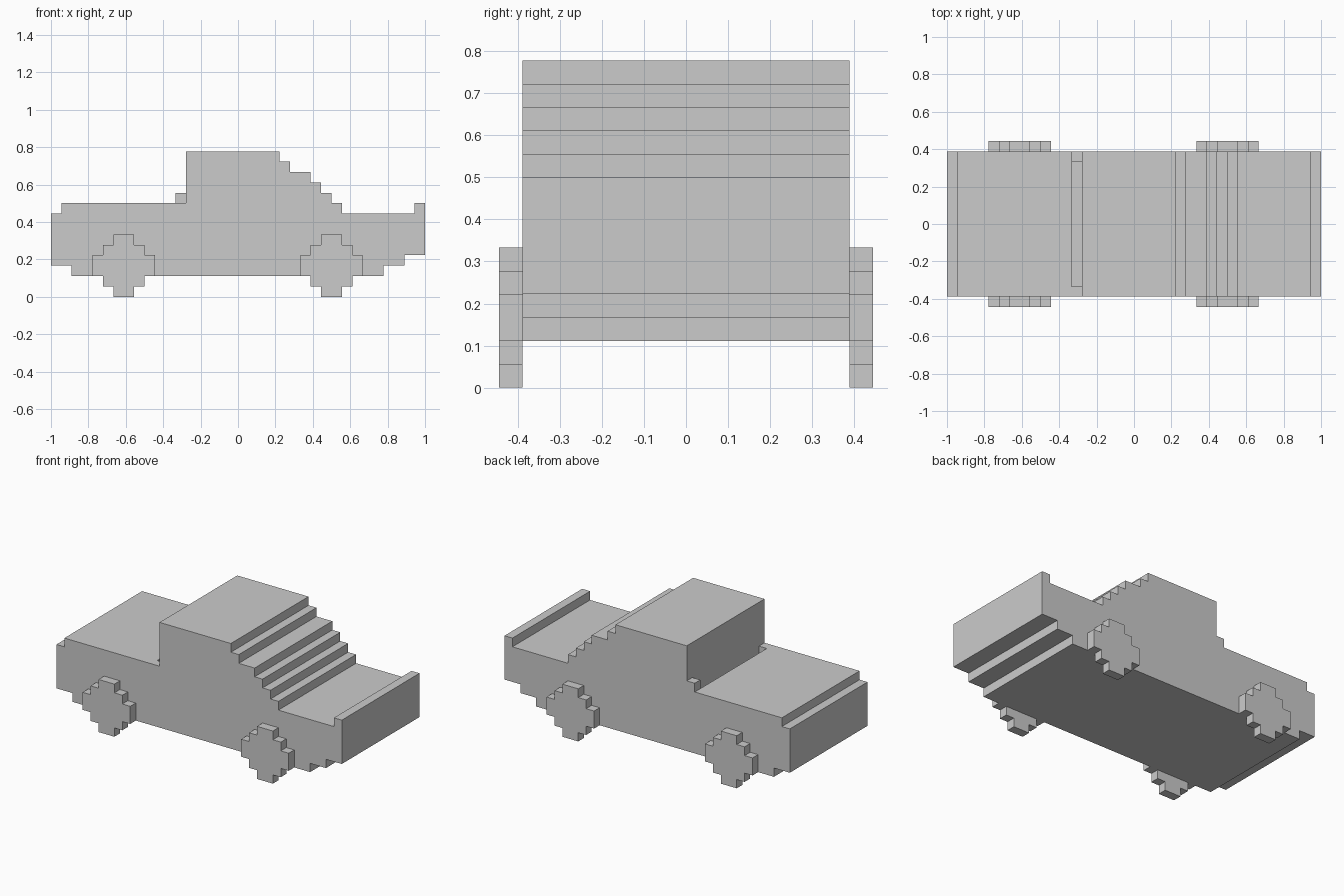
import bpy, bmesh

if "Cube" in bpy.data.objects:
    bpy.data.objects.remove(bpy.data.objects["Cube"])

U = 1 / 18  # one block of the stepped grid


def extrude(name, profile, y0, y1):
    """Closed XZ profile (in blocks) extruded along y."""
    bm = bmesh.new()
    face = bm.faces.new([bm.verts.new((x * U, y0 * U, z * U)) for x, z in profile])
    out = bmesh.ops.extrude_face_region(bm, geom=[face])
    verts = [g for g in out["geom"] if isinstance(g, bmesh.types.BMVert)]
    bmesh.ops.translate(bm, verts=verts, vec=(0, (y1 - y0) * U, 0))
    bmesh.ops.recalc_face_normals(bm, faces=bm.faces)
    mesh = bpy.data.meshes.new(name)
    bm.to_mesh(mesh)
    bm.free()
    obj = bpy.data.objects.new(name, mesh)
    bpy.context.collection.objects.link(obj)
    return obj


def box(x0, x1, z0, z1):
    return [(x0, z0), (x1, z0), (x1, z1), (x0, z1)]


# Car body: (start x, top height) for each step, then the stepped underside
steps = [(-18, 8), (-17, 9), (-5, 14), (4, 13), (5, 12), (7, 11),
         (8, 10), (9, 9), (10, 8), (17, 9)]
ends = [x for x, _ in steps[1:]] + [18]
profile = []
for (x, z), end in zip(steps, ends):
    profile += [(x, z), (end, z)]
profile += [(18, 4), (16, 4), (16, 3), (14, 3), (14, 2), (-16, 2), (-16, 3), (-18, 3)]
body = extrude("car_body", profile, -7, 7)

# Slot between cabin wall and deck
cutter = extrude("slot_cutter", box(-6, -5, 8, 9.5), -6, 6)
cutter.hide_render = True
cutter.hide_set(True)
cut = body.modifiers.new("slot", "BOOLEAN")
cut.operation = "DIFFERENCE"
cut.solver = "EXACT"
cut.object = cutter

# Small raised block at the cabin's rear corner (far side only)
extrude("cabin_corner_block", box(-6, -5, 9, 10), 6, 7)

# Wheels: stepped discs, half-width per row of blocks
rows = [1, 2, 3, 3, 2, 1]
right = [p for z, w in enumerate(rows) for p in ((w, z), (w, z + 1))]
outline = [p for i, p in enumerate(right) if i == 0 or p != right[i - 1]]
outline += [(-x, z) for x, z in reversed(outline)]
for end, cx in (("rear", -11), ("front", 9)):
    for side, y in (("right", -8), ("left", 7)):
        extrude(f"{end}_{side}_wheel", [(x + cx, z) for x, z in outline], y, y + 1)
